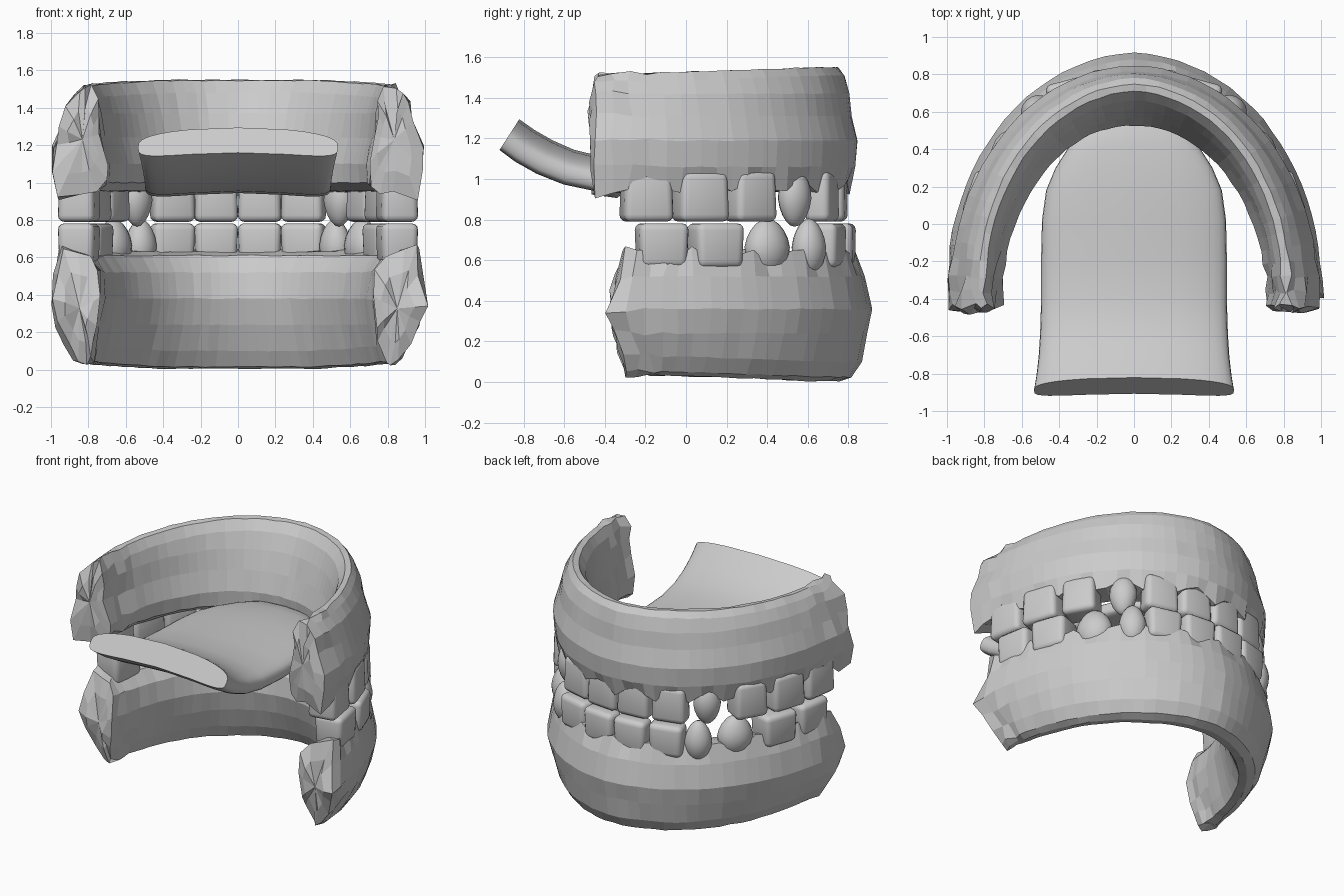
import bpy, bmesh, math, random
from mathutils import Vector, Matrix

if "Cube" in bpy.data.objects:
    bpy.data.objects.remove(bpy.data.objects["Cube"])

random.seed(4)

# Tooth rows for one side: x, y, width, depth, kind
UPPER = [(.118, .725, .235, .13, 'box'), (.35, .67, .235, .13, 'box'),
         (.54, .535, .18, .15, 'point'), (.70, .315, .23, .18, 'box'),
         (.80, .07, .255, .20, 'box'), (.85, -.195, .25, .20, 'box')]
LOWER = [(.118, .765, .235, .13, 'box'), (.35, .705, .235, .13, 'box'),
         (.52, .605, .18, .16, 'point'), (.665, .40, .24, .18, 'point'),
         (.79, .145, .25, .20, 'box'), (.85, -.12, .25, .20, 'box')]


def finish(name, bm, smooth=None):
    bmesh.ops.recalc_face_normals(bm, faces=bm.faces)
    me = bpy.data.meshes.new(name)
    bm.to_mesh(me)
    bm.free()
    ob = bpy.data.objects.new(name, me)
    bpy.context.collection.objects.link(ob)
    if smooth:
        bpy.ops.object.select_all(action='DESELECT')
        ob.select_set(True)
        bpy.context.view_layer.objects.active = ob
        bpy.ops.object.shade_smooth_by_angle(angle=math.radians(smooth))
    return ob


def loft(bm, rings):
    rows = [[bm.verts.new(p) for p in r] for r in rings]
    n = len(rows[0])
    for a, b in zip(rows, rows[1:]):
        for i in range(n):
            j = (i + 1) % n
            bm.faces.new((a[i], a[j], b[j], b[i]))
    return rows


def arch(t):
    """Dental arch: point and outward normal; t = 0 at the middle."""
    s, c = math.sin(t), math.cos(t)
    return Vector((.85 * s, -.4 + 1.1 * c, 0)), Vector((s / .85, c / 1.1, 0)).normalized()


def gum(name, profile, teeth, end_deg, up, side_scale, count=44):
    """Sweep an (arch offset, height) profile along the arch, scalloped at the teeth."""
    rings = []
    rim = 1.54 if up else .02
    for k in range(count + 1):
        f = 2 * k / count - 1
        p, n = arch(math.radians(end_deg) * f)
        e = max(0, abs(f) - .8) / .2
        d = min((Vector((abs(p.x), p.y)) + .03 * Vector((abs(n.x), n.y)) - Vector(t[:2])).length for t in teeth)
        scallop = .09 * max(0, 1 - d / .12) - .03
        ring = []
        for o, z in profile:
            dist = abs(z - rim)
            w = o * (1 + (side_scale - 1) * abs(f)) if o > 0 else o * (1 - .2 * abs(f))
            w -= .07 * abs(f) * max(0, 1 - dist / .28)      # rim leans inward at the sides
            jit = .003 + .018 * e
            back = 0
            if dist > .54 and o > .06:
                z += scallop if up else -scallop
                jit = .012 + .018 * e
            elif dist < .12:
                z += (-1 if up else 1) * .05 * max(0, abs(f) - .3)
            if not up:
                back = .3 * abs(dist - .34) ** 1.0 * e
            q = p + n * w
            q.y += back
            q.z = z
            ring.append(q + Vector([random.uniform(-jit, jit) for _ in range(3)]))
        rings.append(ring)
    bm = bmesh.new()
    rows = loft(bm, rings)
    # lumpy closed ends
    for r in (rows[0], rows[-1]):
        mid = sum((v.co for v in r), Vector()) / len(r)
        inner = [bm.verts.new(mid + (v.co - mid) * .6 + Vector((random.uniform(-.015, .015),
                 -.025 + random.uniform(-.015, .015), 0))) for v in r]
        c = bm.verts.new(mid + Vector((0, -.03, 0)))
        for i in range(len(r)):
            j = (i + 1) % len(r)
            bm.faces.new((r[i], r[j], inner[j], inner[i]))
            bm.faces.new((inner[i], inner[j], c))
    return finish(name, bm)


def tooth(name, x, y, w, d, kind, up, side):
    bm = bmesh.new()
    sgn = 1 if up else -1
    if kind == 'point':
        bmesh.ops.create_uvsphere(bm, u_segments=16, v_segments=10, radius=1)
        for v in bm.verts:
            tip = max(0, -v.co.z * sgn)
            k = 1 - .15 * tip
            v.co = Vector((v.co.x * w / 2 * k, v.co.y * d / 2 * k, v.co.z * .14))
        zc = .905 if up else .665
    else:
        bmesh.ops.create_cube(bm, size=1)
        h = .25 if up else .22
        for v in bm.verts:
            k = .93 if v.co.z * sgn > 0 else 1
            v.co = Vector((v.co.x * w * k, v.co.y * d * k, v.co.z * h))
        bmesh.ops.bevel(bm, geom=bm.edges[:], offset=.035, segments=3, profile=.5, affect='EDGES')
        zc = .79 + h / 2 if up else .782 - h / 2
    # turn the tooth to follow the arch
    t = math.asin(min(1, x / .87))
    n = arch(t)[1]
    ang = -math.atan2(n.x, n.y) * (.5 if y > .65 else 1) * side
    bm.transform(Matrix.Translation((x * side, y, zc)) @ Matrix.Rotation(ang, 4, 'Z'))
    finish(name, bm, 50)


# Gums
gum("upper_gum", [(.105, .96), (.135, 1.06), (.145, 1.19), (.115, 1.31), (.105, 1.42), (.08, 1.51),
                  (.05, 1.55), (.01, 1.545), (-.04, 1.48), (-.09, 1.37), (-.135, 1.24),
                  (-.175, 1.1), (-.165, 1.0), (-.10, .955), (0, .95)], UPPER, 92, True, .95)
gum("lower_gum", [(.14, .63), (.18, .52), (.215, .36), (.19, .24), (.165, .10), (.12, .025),
                  (.06, .005), (0, .015), (-.05, .10), (-.11, .24), (-.15, .38), (-.13, .52),
                  (-.06, .61), (.03, .63)], LOWER, 89, False, .7)

# Teeth
for row, up in ((UPPER, True), (LOWER, False)):
    for i, (x, y, w, d, kind) in enumerate(row):
        for side in (-1, 1):
            label = ("upper" if up else "lower") + "_tooth_" + ("left" if side < 0 else "right")
            tooth(f"{label}_{i + 1}", x, y, w, d, kind, up, side)

# Tongue: y, z, half width, half thickness
path = [(-.875, 1.21, .535, .08), (-.80, 1.155, .522, .082), (-.70, 1.098, .51, .082),
        (-.58, 1.048, .502, .08), (-.42, 1.012, .497, .078), (-.2, 1.0, .497, .076),
        (.02, .998, .492, .074), (.18, .998, .47, .07), (.30, .995, .42, .065),
        (.41, .99, .35, .058), (.50, .985, .27, .048), (.55, .98, .15, .03)]
rings = []
for i, (y, z, hw, ht) in enumerate(path):
    a, b = path[max(i - 1, 0)], path[min(i + 1, len(path) - 1)]
    t = Vector((0, b[0] - a[0], b[1] - a[1])).normalized()
    if i == 0:
        t = Vector((0, .84, -.54))
    up_dir = Vector((0, -t.z, t.y))
    ring = []
    for k in range(32):
        c, s = math.cos(math.tau * k / 32), math.sin(math.tau * k / 32)
        u = math.copysign(abs(c) ** .45, c)
        v = math.copysign(abs(s) ** .6, s)
        droop = .02 - .045 * u * u * (hw / .5)
        ring.append(Vector((u * hw, y, z)) + up_dir * (v * ht + droop))
    rings.append(ring)
bm = bmesh.new()
rows = loft(bm, rings)
bm.faces.new(rows[0])
bm.faces.new(rows[-1])
finish("tongue", bm, 40)
